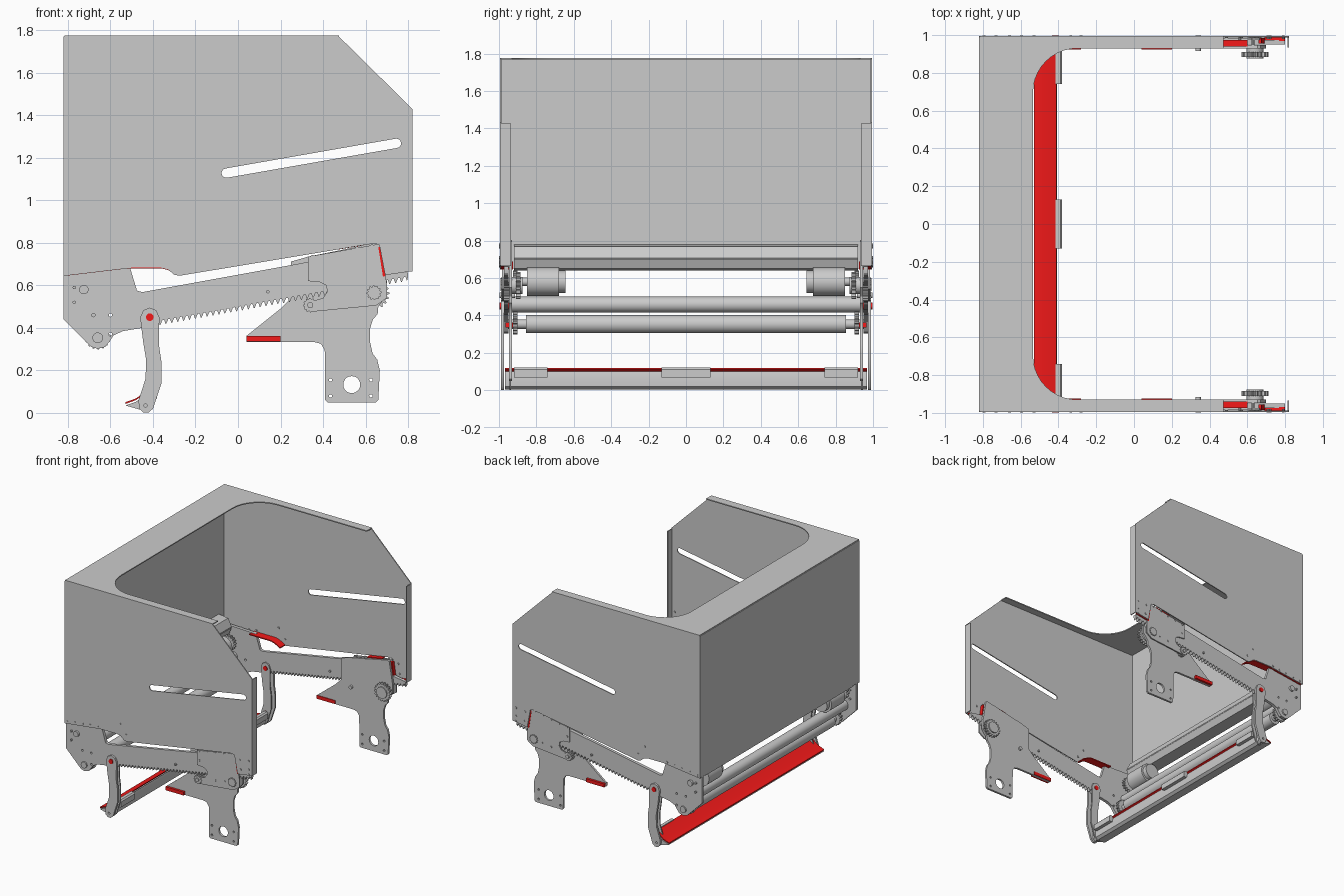
import bpy, bmesh
from math import sin, cos, pi, radians
from mathutils import Matrix, Vector

red = bpy.data.materials.new("red_paint")
red.diffuse_color = (0.9, 0.01, 0.01, 1)


def finish(name, me, mirror=False, mat=None):
    ob = bpy.data.objects.new(name, me)
    bpy.context.collection.objects.link(ob)
    if mat:
        me.materials.clear()
        me.materials.append(mat)
    me.polygons.foreach_set("use_smooth", [True] * len(me.polygons))
    me.set_sharp_from_angle(angle=radians(30))
    if mirror:
        m = ob.modifiers.new("mirror", "MIRROR")
        m.use_axis = (False, True, False)
        m.use_bisect_axis = (False, False, False)
    return ob


def circle(x, z, r, n=20):
    return [(x + r * cos(2 * pi * i / n), z + r * sin(2 * pi * i / n)) for i in range(n)]


def gear_outline(x, z, r, teeth):
    pts = []
    for i in range(teeth * 4):
        a = 2 * pi * i / (teeth * 4)
        k = r if i % 4 < 2 else r * 0.84
        pts.append((x + k * cos(a), z + k * sin(a)))
    return pts


def plate(name, outline, a, b, holes=(), mirror=True, mat=None, flat=False):
    """Filled outline with holes. Stands in xz from y=a to y=b, or lies in xy from z=a to z=b."""
    cu = bpy.data.curves.new(name, "CURVE")
    cu.dimensions, cu.fill_mode, cu.extrude = "2D", "BOTH", abs(b - a) / 2
    for loop in [outline, *holes]:
        s = cu.splines.new("POLY")
        s.points.add(len(loop) - 1)
        for p, (u, v) in zip(s.points, loop):
            p.co = (u, v, 0, 1)
        s.use_cyclic_u = True
    tmp = bpy.data.objects.new(name + "_curve", cu)
    bpy.context.collection.objects.link(tmp)
    dg = bpy.context.evaluated_depsgraph_get()
    me = bpy.data.meshes.new_from_object(tmp.evaluated_get(dg))
    bpy.data.objects.remove(tmp)
    mid = (a + b) / 2
    if flat:
        me.transform(Matrix.Translation((0, 0, mid)))
    else:
        me.transform(Matrix.Translation((0, mid, 0)) @ Matrix.Rotation(pi / 2, 4, "X"))
    return finish(name, me, mirror, mat)


def box(name, lo, hi, mirror=False, mat=None):
    bm = bmesh.new()
    bmesh.ops.create_cube(bm, size=1)
    for v in bm.verts:
        v.co = [l + (c + 0.5) * (h - l) for c, l, h in zip(v.co, lo, hi)]
    me = bpy.data.meshes.new(name)
    bm.to_mesh(me)
    bm.free()
    return finish(name, me, mirror, mat)


def rods(name, centres, r, a, b, mirror=True, mat=None, n=24):
    """Cylinders along y, all in one object."""
    bm = bmesh.new()
    for x, z in centres:
        bmesh.ops.create_cone(bm, cap_ends=True, segments=n, radius1=r, radius2=r, depth=b - a,
                              matrix=Matrix.Translation((x, (a + b) / 2, z)) @ Matrix.Rotation(pi / 2, 4, "X"))
    me = bpy.data.meshes.new(name)
    bm.to_mesh(me)
    bm.free()
    return finish(name, me, mirror, mat)


def strip(name, line, t, a, b, mirror=True, mat=None):
    """Bent sheet following an open xz line."""
    return plate(name, line + [(x, z + t) for x, z in reversed(line)], a, b, (), mirror, mat)


# Hood: side walls with a sloping slot
d = Vector((0.985, 0.172))
n = Vector((-0.172, 0.985))
p0, p1, r = Vector((-0.055, 1.128)), Vector((0.745, 1.268)), 0.022
slot = [tuple(p1 + r * (d * cos(t) + n * sin(t))) for t in [(-0.5 + i / 8) * pi for i in range(9)]]
slot += [tuple(p0 + r * (d * cos(t) + n * sin(t))) for t in [(0.5 + i / 8) * pi for i in range(9)]]
wall = [(-0.82, 0.645), (-0.5, 0.683), (-0.36, 0.683), (-0.33, 0.675), (-0.3, 0.65), (-0.275, 0.645), (0.64, 0.797),
        (0.665, 0.79), (0.692, 0.648), (0.82, 0.667), (0.82, 1.43), (0.47, 1.775), (-0.81, 1.775), (-0.82, 1.765)]
plate("hood_side", wall, 0.987, 0.995, [slot])

# Hood: back wall, top rim with rounded inner corners, front edge lips
box("hood_back", (-0.82, -0.99, 0.65), (-0.812, 0.99, 1.77))
half = [(-0.3 + 0.235 * cos(t), 0.695 + 0.235 * sin(t)) for t in [(0.5 + i / 20) * pi for i in range(11)]]
half = [(-0.815, 0.995), (0.475, 0.995), (0.475, 0.93)] + half
rim = half + [(x, -y) for x, y in reversed(half)]
plate("hood_top_rim", rim, 1.768, 1.776, (), False, None, True)
box("hood_front_lip", (0.812, 0.935, 0.665), (0.82, 0.99, 1.425), True)
strip("hood_bottom_channel", [(-0.815, 0.77), (-0.73, 0.76), (-0.70, 0.70), (-0.72, 0.65), (-0.815, 0.64)],
      0.008, -0.92, 0.92, False)

# Red folded edges under the side walls
strip("notch_fold", [(-0.55, 0.68), (-0.36, 0.68), (-0.33, 0.672), (-0.28, 0.645)], 0.008, 0.925, 0.988, mat=red)
strip("rear_fold", [(-0.81, 0.645), (-0.55, 0.676)], 0.006, 0.965, 0.988, mat=red)
strip("slit_fold", [(0.47, 0.768), (0.60, 0.79)], 0.008, 0.94, 0.975, mat=red)
strip("front_fold", [(0.692, 0.648), (0.80, 0.664)], 0.006, 0.97, 0.988, mat=red)
plate("end_fold", [(0.66, 0.78), (0.675, 0.78), (0.695, 0.645), (0.682, 0.64)], 0.955, 0.985, mat=red)

# Toothed rack arm with its rear mounting head
teeth = []
for i in range(44):
    x = -0.42 + i * 0.0277
    z = 0.405 + (x + 0.42) * 0.178
    teeth += [(x, z), (x + 0.009, z + 0.022), (x + 0.017, z + 0.023), (x + 0.024, z + 0.003)]
arm = [(-0.82, 0.70), (-0.82, 0.44), (-0.715, 0.335), (-0.69, 0.31), (-0.66, 0.302), (-0.625, 0.31), (-0.605, 0.335),
       (-0.585, 0.365), (-0.54, 0.385)] + teeth + [(0.80, 0.64), (0.80, 0.66), (0.68, 0.68), (0.33, 0.71),
       (-0.45, 0.568), (-0.475, 0.575), (-0.51, 0.69)]
plate("rack_arm", arm, 0.95, 0.974, [circle(-0.68, 0.46, 0.008), circle(-0.60, 0.46, 0.008), circle(-0.6, 0.37, 0.008)])

# Support bracket with foot and bolt holes
bracket = [(0.04, 0.333), (0.36, 0.333), (0.39, 0.325), (0.408, 0.295), (0.41, 0.06), (0.42, 0.05), (0.65, 0.05),
           (0.66, 0.06), (0.667, 0.2), (0.655, 0.25), (0.633, 0.28), (0.622, 0.33), (0.622, 0.40), (0.635, 0.44),
           (0.657, 0.465), (0.66, 0.50), (0.70, 0.55), (0.70, 0.62), (0.67, 0.795), (0.655, 0.802), (0.48, 0.765),
           (0.33, 0.735), (0.25, 0.712), (0.25, 0.54), (0.20, 0.49), (0.04, 0.362)]
feet = [circle(x, z, 0.008, 10) for x in (0.435, 0.625) for z in (0.08, 0.155)]
plate("support_bracket", bracket, 0.93, 0.947, [circle(0.535, 0.133, 0.04)] + feet)
box("bracket_step", (0.04, 0.925, 0.335), (0.20, 0.965, 0.362), True, red)
cover = [(0.33, 0.735), (0.33, 0.62), (0.385, 0.615), (0.415, 0.6), (0.42, 0.57), (0.40, 0.54), (0.33, 0.52),
         (0.31, 0.495), (0.34, 0.475), (0.65, 0.505), (0.70, 0.54), (0.70, 0.61), (0.665, 0.795)]
plate("cover_plate", cover, 0.974, 0.984)

# Drive gears and their shafts
plate("drive_gear", gear_outline(0.64, 0.56, 0.072, 18), 0.885, 0.91)
plate("drive_gear_hub", circle(0.64, 0.56, 0.045), 0.875, 0.93)
plate("drive_gear_cap", gear_outline(0.64, 0.565, 0.035, 12), 0.984, 0.992)
plate("guide_gear", gear_outline(0.34, 0.507, 0.034, 12), 0.947, 0.99)
rods("guide_shaft", [(0.34, 0.507)], 0.014, 0.915, 0.998)
plate("rear_sprocket", gear_outline(-0.66, 0.36, 0.062, 16), 0.90, 0.925)
plate("motor_sprocket", gear_outline(-0.72, 0.58, 0.06, 16), 0.90, 0.925)

# Rivets along wall edges, head and bracket
rivets = [(-0.795, 0.665), (-0.73, 0.675), (-0.66, 0.683), (-0.595, 0.69), (-0.53, 0.698), (-0.335, 0.77),
          (-0.28, 0.695), (0.72, 0.69), (0.79, 0.67), (0.79, 0.71), (0.79, 0.775), (0.71, 0.765)]
rods("wall_rivets", rivets, 0.008, 0.98, 0.999, n=10)
rods("plate_rivets", [(0.14, 0.57), (0.35, 0.735), (0.42, 0.745), (0.49, 0.755), (0.56, 0.775), (0.63, 0.785),
                      (0.35, 0.66), (0.49, 0.54), (0.57, 0.553), (-0.77, 0.59), (-0.77, 0.52)], 0.008, 0.94, 0.988, n=10)

# Rear crossbars and motors
rods("rear_roller", [(-0.66, 0.353)], 0.048, -0.855, 0.855, False, n=32)
rods("roller_shaft", [(-0.66, 0.353)], 0.025, 0.84, 0.985)
rods("rear_tube", [(-0.71, 0.458)], 0.042, -0.95, 0.95, False, n=32)
rods("motor", [(-0.72, 0.58)], 0.076, 0.68, 0.85, n=32)
rods("motor_cap", [(-0.72, 0.58)], 0.06, 0.645, 0.68, n=32)
rods("motor_shaft", [(-0.725, 0.58)], 0.022, 0.85, 0.99)

# Swinging lever with pivot
lever = [(-0.46, 0.45), (-0.445, 0.483), (-0.415, 0.495), (-0.385, 0.483), (-0.37, 0.45), (-0.372, 0.32), (-0.36, 0.24),
         (-0.36, 0.14), (-0.40, 0.02), (-0.42, 0.002), (-0.445, 0.002), (-0.465, 0.02), (-0.468, 0.06),
         (-0.435, 0.16), (-0.432, 0.25), (-0.447, 0.34)]
plate("lever", lever, 0.974, 0.99, [circle(-0.435, 0.035, 0.008)])
plate("lever_inner_plate", [(x * 0.9 - 0.042, z) for x, z in lever], 0.935, 0.945)
rods("lever_pivot", [(-0.415, 0.45)], 0.018, 0.93, 0.997, mat=red)

# Bottom bar: red sloping blade, grey front sheet and hinge plates
strip("red_blade", [(-0.53, 0.042), (-0.48, 0.06), (-0.41, 0.11)], 0.008, -0.968, 0.968, False, red)
plate("bar_body", [(-0.53, 0.035), (-0.48, 0.052), (-0.415, 0.10), (-0.408, 0.07), (-0.41, 0.02), (-0.43, 0.004),
                   (-0.46, 0.015)], -0.968, 0.968, mirror=False)
for name, a, b, m in (("centre_hinge", -0.13, 0.13, False), ("end_hinge", 0.74, 0.92, True)):
    plate(name, [(-0.415, 0.068), (-0.38, 0.068), (-0.38, 0.11), (-0.39, 0.12), (-0.415, 0.12)], a, b, mirror=m)
